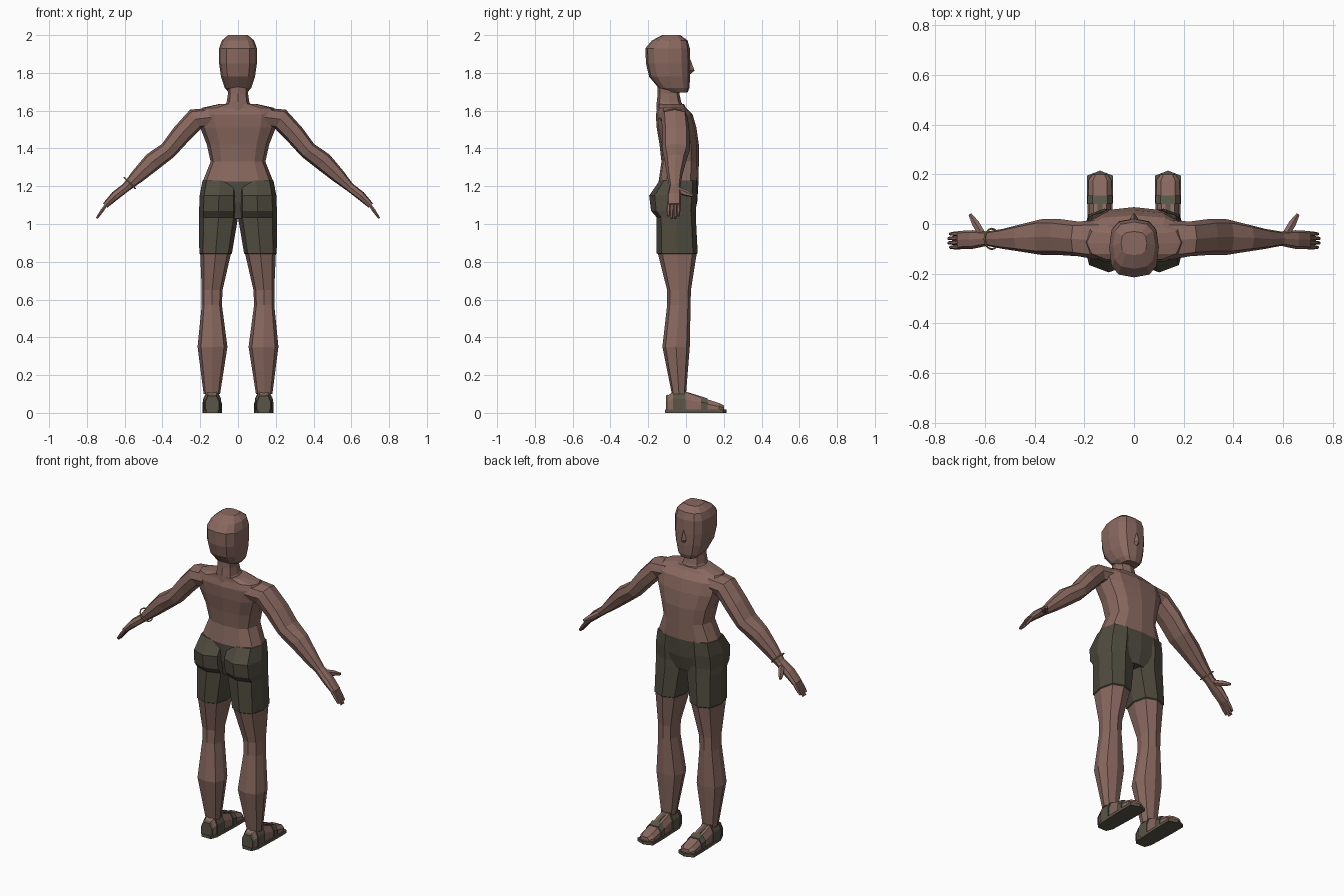
import bpy, bmesh, math
from mathutils import Vector, Matrix

cube = bpy.data.objects.get("Cube")
if cube:
    bpy.data.objects.remove(cube, do_unlink=True)


def material(name, rgb):
    m = bpy.data.materials.new(name)
    m.use_nodes = True
    m.diffuse_color = (*rgb, 1)
    m.node_tree.nodes["Principled BSDF"].inputs["Base Color"].default_value = (*rgb, 1)
    return m


SKIN = material("brown skin", (0.25, 0.14, 0.115))
CLOTH = material("dark olive cloth", (0.08, 0.071, 0.05))
STRAP = material("olive leather", (0.1, 0.09, 0.064))
GOLD = material("pale gold", (0.4, 0.33, 0.12))
X, Y, Z = Vector((1, 0, 0)), Vector((0, 1, 0)), Vector((0, 0, 1))


def ring(center, u, v, ru, rv, n=8, power=0.75):
    """Rounded-box cross-section in the plane of u and v."""
    pts = []
    for i in range(n):
        a = math.tau * i / n
        c, s = math.cos(a), math.sin(a)
        c = math.copysign(abs(c) ** power, c) if abs(c) > 1e-6 else 0
        s = math.copysign(abs(s) ** power, s) if abs(s) > 1e-6 else 0
        pts.append(Vector(center) + u * (ru * c) + v * (rv * s))
    return pts


def loft(name, rings, mats, rule=None, mirror=1):
    """Skin a list of rings, cap both ends, colour the faces by a rule."""
    bm = bmesh.new()
    loops = [[bm.verts.new((p.x * mirror, p.y, p.z)) for p in r] for r in rings]
    n = len(loops[0])
    for a, b in zip(loops, loops[1:]):
        for i in range(n):
            j = (i + 1) % n
            bm.faces.new((a[i], a[j], b[j], b[i]))
    bm.faces.new(loops[0])
    bm.faces.new(loops[-1])
    bmesh.ops.recalc_face_normals(bm, faces=bm.faces)
    if rule:
        for f in bm.faces:
            f.material_index = rule(f.calc_center_median())
    me = bpy.data.meshes.new(name)
    bm.to_mesh(me)
    bm.free()
    for m in mats:
        me.materials.append(m)
    ob = bpy.data.objects.new(name, me)
    bpy.context.collection.objects.link(ob)
    return ob


def level(z, x0, x1, y0, y1, n=8, power=0.75):
    """Horizontal ring filling the given x and y ranges."""
    return ring(((x0 + x1) / 2, (y0 + y1) / 2, z), X, Y, (x1 - x0) / 2, (y1 - y0) / 2, n, power)


def column(name, rows, mats, rule=None, n=12, power=0.75):
    """Symmetric body part from rows of height, half width, back, front."""
    return loft(name, [level(z, -w, w, b, f, n, power) for z, w, b, f in rows], mats, rule)


# Torso with the waist of the shorts
column("torso", [
    (1.03, 0.1, -0.12, 0.04), (1.12, 0.17, -0.14, 0.06), (1.225, 0.187, -0.145, 0.066),
    (1.33, 0.145, -0.13, 0.068), (1.42, 0.165, -0.14, 0.068), (1.51, 0.2, -0.155, 0.055),
    (1.58, 0.21, -0.16, 0.035), (1.615, 0.19, -0.15, 0.0), (1.635, 0.1, -0.15, -0.01),
], [SKIN, CLOTH], lambda c: int(c.z < 1.22))

# Neck and head
column("neck", [
    (1.6, 0.09, -0.155, 0.0), (1.645, 0.06, -0.155, -0.025),
    (1.69, 0.053, -0.15, -0.035), (1.76, 0.06, -0.15, -0.03),
], [SKIN], n=8)
column("head", [
    (1.695, 0.048, -0.09, 0.008), (1.72, 0.07, -0.145, 0.018), (1.78, 0.09, -0.195, 0.022),
    (1.85, 0.1, -0.212, 0.022), (1.93, 0.1, -0.215, 0.02), (1.972, 0.085, -0.18, 0.008),
    (2.0, 0.052, -0.125, -0.03),
], [SKIN], power=0.7)
loft("nose", [
    level(1.795, -0.014, 0.014, 0.0, 0.026, 4, 1), level(1.812, -0.016, 0.016, 0.0, 0.045, 4, 1),
    level(1.87, -0.006, 0.006, 0.0, 0.024, 4, 1),
], [SKIN])

LEG = [
    (1.23, 0.0, 0.188, -0.14, 0.058), (1.15, 0.0, 0.203, -0.195, 0.06),
    (1.07, 0.0, 0.206, -0.185, 0.052), (1.035, 0.0, 0.206, -0.155, 0.052),
    (0.845, 0.032, 0.205, -0.155, 0.062), (0.84, 0.038, 0.2, -0.148, 0.056),
    (0.65, 0.082, 0.192, -0.1, 0.026), (0.57, 0.085, 0.192, -0.1, 0.024),
    (0.35, 0.056, 0.214, -0.125, 0.02), (0.1, 0.095, 0.182, -0.075, 0.0),
]
# Arm rows: x, z, half thickness, back, front
ARM = [
    (0.14, 1.565, 0.05, -0.145, 0.015), (0.225, 1.555, 0.058, -0.13, 0.01),
    (0.3, 1.475, 0.053, -0.125, 0.02), (0.37, 1.39, 0.047, -0.125, 0.02),
    (0.452, 1.33, 0.05, -0.112, 0.0), (0.53, 1.255, 0.038, -0.1, -0.02),
    (0.592, 1.195, 0.024, -0.088, -0.03), (0.65, 1.15, 0.024, -0.1, -0.025),
    (0.703, 1.098, 0.016, -0.1, -0.028),
]
# Foot rows: distance forward, half width, height
FOOT = [(-0.1, 0.033, 0.09), (-0.07, 0.042, 0.11), (0.0, 0.042, 0.11),
        (0.1, 0.046, 0.076), (0.175, 0.047, 0.052), (0.2, 0.03, 0.04)]
FOOT_X = 0.137


def foot_ring(y, grow=0.0):
    """Boxy cross-section of the foot at y, optionally enlarged."""
    for (ya, wa, ha), (yb, wb, hb) in zip(FOOT, FOOT[1:]):
        if y <= yb:
            break
    t = (y - ya) / (yb - ya)
    w, h = wa + (wb - wa) * t + grow, ha + (hb - ha) * t + grow
    return [Vector((FOOT_X + k * w, y, z)) for k, z in
            ((-1, 0.012), (1, 0.012), (1, h * 0.65), (0.6, h), (-0.6, h), (-1, h * 0.65))]


def digit(name, start, end, r0, r1, mirror):
    """Tapered finger between two points."""
    a, b = Vector(start), Vector(end)
    d = (b - a).normalized()
    v = d.cross(Y if abs(d.y) < 0.6 else Z).normalized()
    u = d.cross(v)
    mid = a.lerp(b, 0.55)
    loft(name, [ring(a, u, v, r0, r0, 6, 1), ring(mid, u, v, r0, r0, 6, 1),
                ring(b, u, v, r1, r1, 6, 1)], [SKIN], mirror=mirror)


for side, s in (("left", 1), ("right", -1)):
    # Leg with one half of the shorts
    loft(side + "_leg", [level(*row) for row in LEG], [SKIN, CLOTH],
         lambda c: int(c.z > 0.841), s)

    # Arm and palm
    rings = []
    for i, (x, z, t, y0, y1) in enumerate(ARM):
        p, q = ARM[max(i - 1, 0)], ARM[min(i + 1, len(ARM) - 1)]
        d = Vector((q[0] - p[0], 0, q[1] - p[1])).normalized()
        rings.append(ring((x, (y0 + y1) / 2, z), d.cross(Y), Y, t, (y1 - y0) / 2))
    loft(side + "_arm", rings, [SKIN], mirror=s)

    # Fingers and thumb
    for i in range(4):
        y = -0.038 - 0.018 * i
        short = 0.012 if i in (0, 3) else 0.0
        digit(f"{side}_finger_{i + 1}", (0.693, y, 1.108),
              (0.748 - short * 0.6, y - 0.002, 1.03 + short), 0.0095, 0.006, s)
    digit(side + "_thumb", (0.61, -0.045, 1.18), (0.66, 0.038, 1.15), 0.017, 0.008, s)

    # Foot and sandal
    loft(side + "_foot", [foot_ring(r[0]) for r in FOOT], [SKIN], mirror=s)
    outline = [(-0.03, -0.11), (0.03, -0.11), (0.046, -0.07), (0.052, 0.1),
               (0.052, 0.195), (0, 0.215), (-0.052, 0.195), (-0.052, 0.1), (-0.046, -0.07)]
    loft(side + "_sandal_sole", [[Vector((FOOT_X + x, y, z)) for x, y in outline]
                                 for z in (0, 0.018)], [STRAP], mirror=s)
    for part, y0, y1 in (("toe_strap", 0.08, 0.115), ("ankle_strap", -0.068, -0.002),
                         ("heel_strap", -0.107, -0.095)):
        loft(f"{side}_{part}", [foot_ring(y, 0.005) for y in (y0, y1)], [STRAP], mirror=s)
    strip = [[Vector((FOOT_X + dx, y, foot_ring(y)[3].z + dz))
              for dx, dz in ((-0.01, -0.004), (0.01, -0.004), (0.01, 0.005), (-0.01, 0.005))]
             for y in (-0.01, 0.09)]
    loft(side + "_instep_strap", strip, [STRAP], mirror=s)

# Bracelet on the right wrist
axis = Vector((-0.7, 0, -0.7)).normalized()
across = axis.cross(Y)
bpy.ops.mesh.primitive_torus_add(major_segments=16, minor_segments=6,
                                 major_radius=0.041, minor_radius=0.004)
bracelet = bpy.context.object
bracelet.name = "bracelet"
bracelet.matrix_world = (Matrix.Translation((-0.573, -0.06, 1.217))
                         @ Matrix((across, Y, axis)).transposed().to_4x4())
bracelet.data.materials.append(GOLD)
